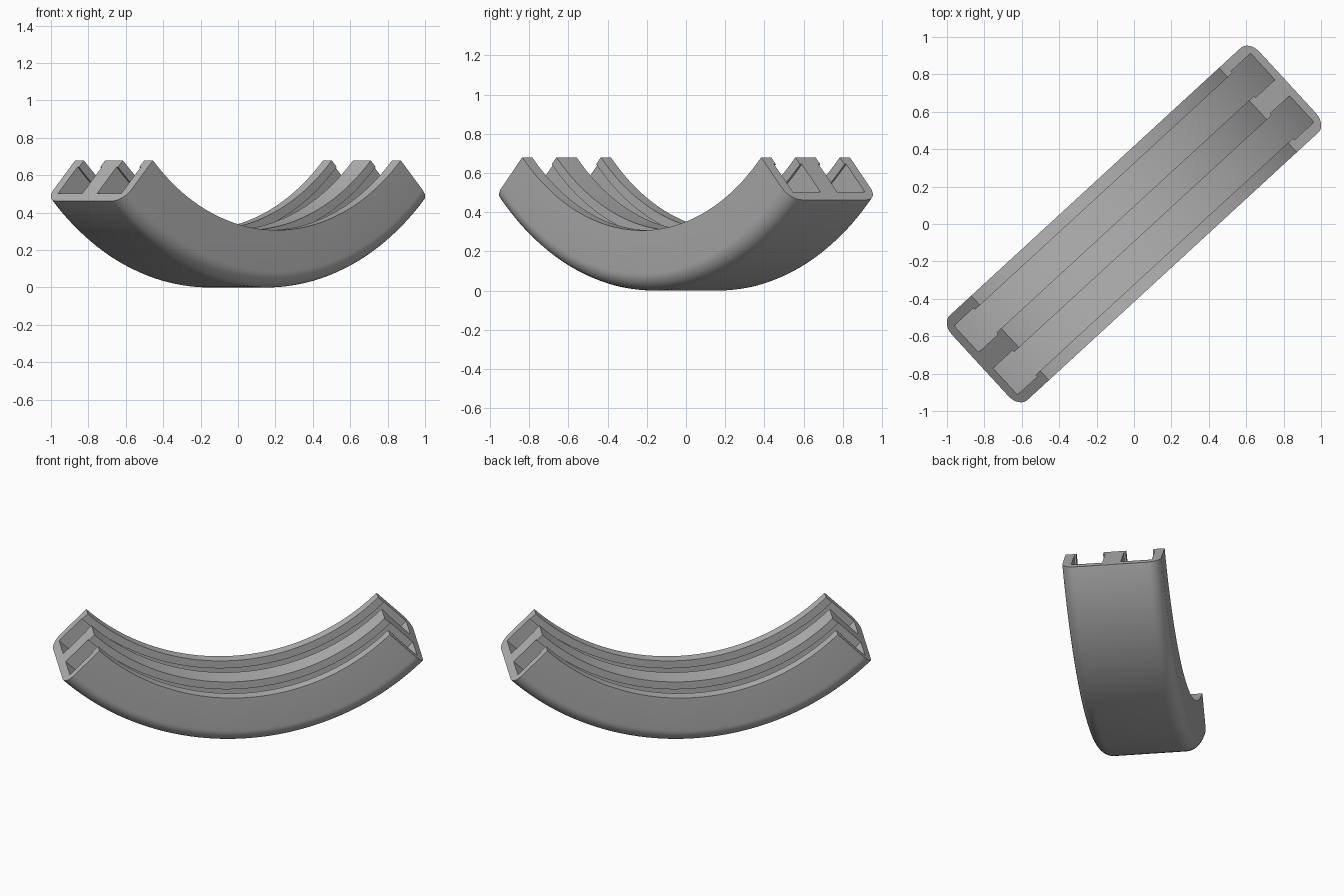
import bpy, bmesh, math

if "Cube" in bpy.data.objects:
    bpy.data.objects.remove(bpy.data.objects["Cube"])

PLAN_ANGLE = math.radians(42.6)   # direction of the arc seen from above
R_OUT, R_IN = 1.58, 1.273         # outer and inner radius of the sweep
HALF_W, ROUND = 0.307, 0.085      # half width, outer corner radius
SWEEP = math.radians(45)
STEPS, CORNER = 64, 8

# Half of the cross-section as (across, height above the outer surface)
H = R_OUT - R_IN
LIP = H - 0.05
FLOOR = 0.057
half = []
for i in range(CORNER + 1):       # rounded outer corner
    a = math.radians(-90 + 90 * i / CORNER)
    half.append((HALF_W - ROUND + ROUND * math.cos(a), ROUND + ROUND * math.sin(a)))
half += [(HALF_W, H), (0.238, H), (0.238, LIP), (0.25, LIP), (0.25, FLOOR),
         (0.058, FLOOR), (0.058, LIP), (0.07, LIP), (0.07, H)]
profile = half + [(-w, h) for w, h in reversed(half)]

# Sweep the section along the arc
bm = bmesh.new()
ca, sa = math.cos(PLAN_ANGLE), math.sin(PLAN_ANGLE)
rings = []
for k in range(STEPS + 1):
    t = SWEEP * (2 * k / STEPS - 1)
    ring = []
    for w, h in profile:
        s = (R_OUT - h) * math.sin(t)
        z = R_OUT - (R_OUT - h) * math.cos(t)
        ring.append(bm.verts.new((s * ca - w * sa, s * sa + w * ca, z)))
    rings.append(ring)
n = len(profile)
for a, b in zip(rings, rings[1:]):
    for i in range(n):
        j = (i + 1) % n
        bm.faces.new((a[i], a[j], b[j], b[i]))
caps = [bm.faces.new(rings[0]), bm.faces.new(rings[-1])]
bmesh.ops.recalc_face_normals(bm, faces=bm.faces[:])
bmesh.ops.triangulate(bm, faces=caps)

mesh = bpy.data.meshes.new("curved_double_channel")
bm.to_mesh(mesh)
bm.free()
rail = bpy.data.objects.new("curved_double_channel", mesh)
bpy.context.collection.objects.link(rail)

grey = bpy.data.materials.new("plain_grey")
grey.diffuse_color = (0.45, 0.45, 0.45, 1)
grey.use_nodes = True
grey.node_tree.nodes["Principled BSDF"].inputs["Base Color"].default_value = grey.diffuse_color
mesh.materials.append(grey)

bpy.context.view_layer.objects.active = rail
rail.select_set(True)
bpy.ops.object.shade_smooth_by_angle(angle=math.radians(30))
